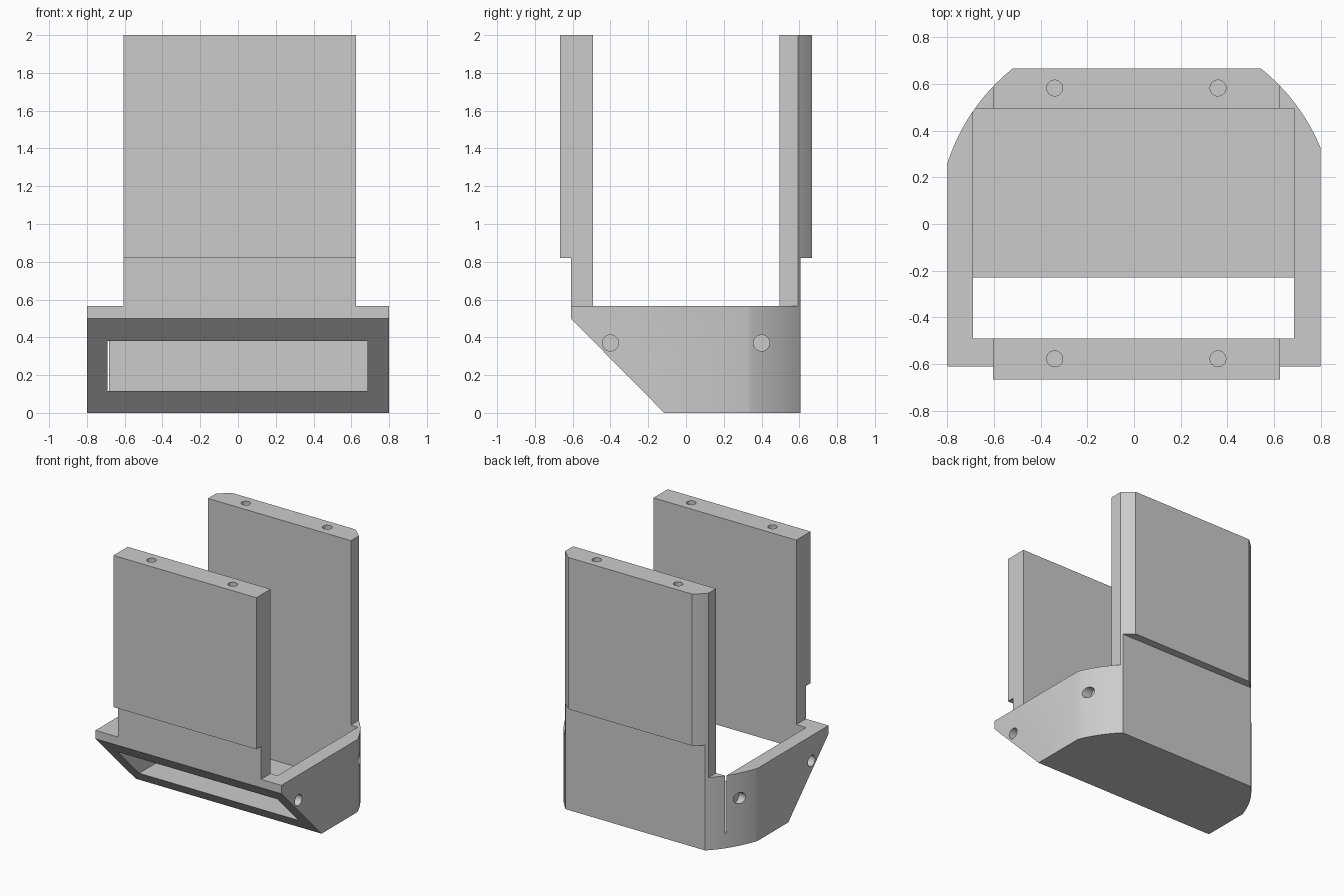
import bpy, bmesh
from math import sin, cos, asin, acos, pi, radians
from mathutils import Matrix, Vector

if "Cube" in bpy.data.objects:
    bpy.data.objects.remove(bpy.data.objects["Cube"], do_unlink=True)

grey = bpy.data.materials.new("plain grey")
grey.use_nodes = True
colour = (0.6, 0.6, 0.6, 1)
grey.diffuse_color = colour
grey.node_tree.nodes["Principled BSDF"].inputs["Base Color"].default_value = colour


def finish(name, bm):
    bmesh.ops.recalc_face_normals(bm, faces=bm.faces)
    mesh = bpy.data.meshes.new(name)
    bm.to_mesh(mesh)
    bm.free()
    mesh.materials.append(grey)
    obj = bpy.data.objects.new(name, mesh)
    bpy.context.scene.collection.objects.link(obj)
    return obj


def prism(name, points, axis, lo, hi):
    """Extrude a closed outline: (y, z) points along x, or (x, y) points along z."""
    place = (lambda a, b, t: (t, a, b)) if axis == "x" else (lambda a, b, t: (a, b, t))
    bm = bmesh.new()
    face = bm.faces.new([bm.verts.new(place(a, b, lo)) for a, b in points])
    new = bmesh.ops.extrude_face_region(bm, geom=[face])["geom"]
    shift = Vector(place(0, 0, hi - lo))
    bmesh.ops.translate(bm, vec=shift, verts=[v for v in new if isinstance(v, bmesh.types.BMVert)])
    return finish(name, bm)


def rod(name, centre, radius, length, axis):
    bm = bmesh.new()
    turn = Matrix.Rotation(pi / 2, 4, "Y") if axis == "x" else Matrix()
    bmesh.ops.create_cone(bm, cap_ends=True, segments=32, radius1=radius, radius2=radius,
                          depth=length, matrix=Matrix.Translation(centre) @ turn)
    return finish(name, bm)


def combine(target, tool, operation):
    mod = target.modifiers.new(operation.lower(), "BOOLEAN")
    mod.operation, mod.solver, mod.object = operation, "EXACT", tool
    bpy.context.view_layer.objects.active = target
    bpy.ops.object.modifier_apply(modifier=mod.name)
    bpy.data.objects.remove(tool, do_unlink=True)


# Sloped base and the two stepped upright plates
FRONT, BACK, TOP, STEP, RIM = -0.61, 0.605, 2.0, 0.82, 0.565
housing = prism("housing", [(FRONT, RIM), (FRONT, 0.5), (-0.115, 0), (BACK, 0), (BACK, RIM)],
                "x", -0.9, 0.9)
for side, low in ((-1, FRONT), (1, BACK)):
    outer = side * 0.667
    plate = prism("upright_plate", [(side * 0.4, 0.53), (low, 0.53), (low, STEP),
                                    (outer, STEP), (outer, TOP), (side * 0.4, TOP)],
                  "x", -0.605, 0.625)
    combine(housing, plate, "UNION")

# Plan outline with the two rounded back corners
CX, R, HALF, YMAX, N = 0.012, 0.853, 0.8, 0.7, 24
outline = [(-HALF, -1), (HALF, -1)]
for start, end in ((acos((HALF - CX) / R), asin(YMAX / R)),
                   (pi - asin(YMAX / R), acos((-HALF - CX) / R))):
    for i in range(N + 1):
        a = start + (end - start) * i / N
        outline.append((CX + R * cos(a), R * sin(a)))
combine(housing, prism("plan_outline", outline, "z", -0.5, 2.5), "INTERSECT")

# Open cavity between the plates, breaking out through the slope
cavity = [(-0.69, -0.492), (0.685, -0.492), (0.685, 0.495), (-0.69, 0.495)]
combine(housing, prism("cavity", cavity, "z", 0.115, 2.5), "DIFFERENCE")

# Blind screw holes in the plate tops and the base sides
for y in (-0.578, 0.583):
    for x in (-0.34, 0.36):
        combine(housing, rod("top_hole", (x, y, TOP), 0.034, 0.6, "z"), "DIFFERENCE")
for side in (-1, 1):
    for y in (-0.4, 0.4):
        combine(housing, rod("side_hole", (side * 0.85, y, 0.37), 0.043, 0.29, "x"), "DIFFERENCE")

bpy.ops.object.select_all(action="DESELECT")
housing.select_set(True)
bpy.context.view_layer.objects.active = housing
bpy.ops.object.shade_smooth_by_angle(angle=radians(25))
